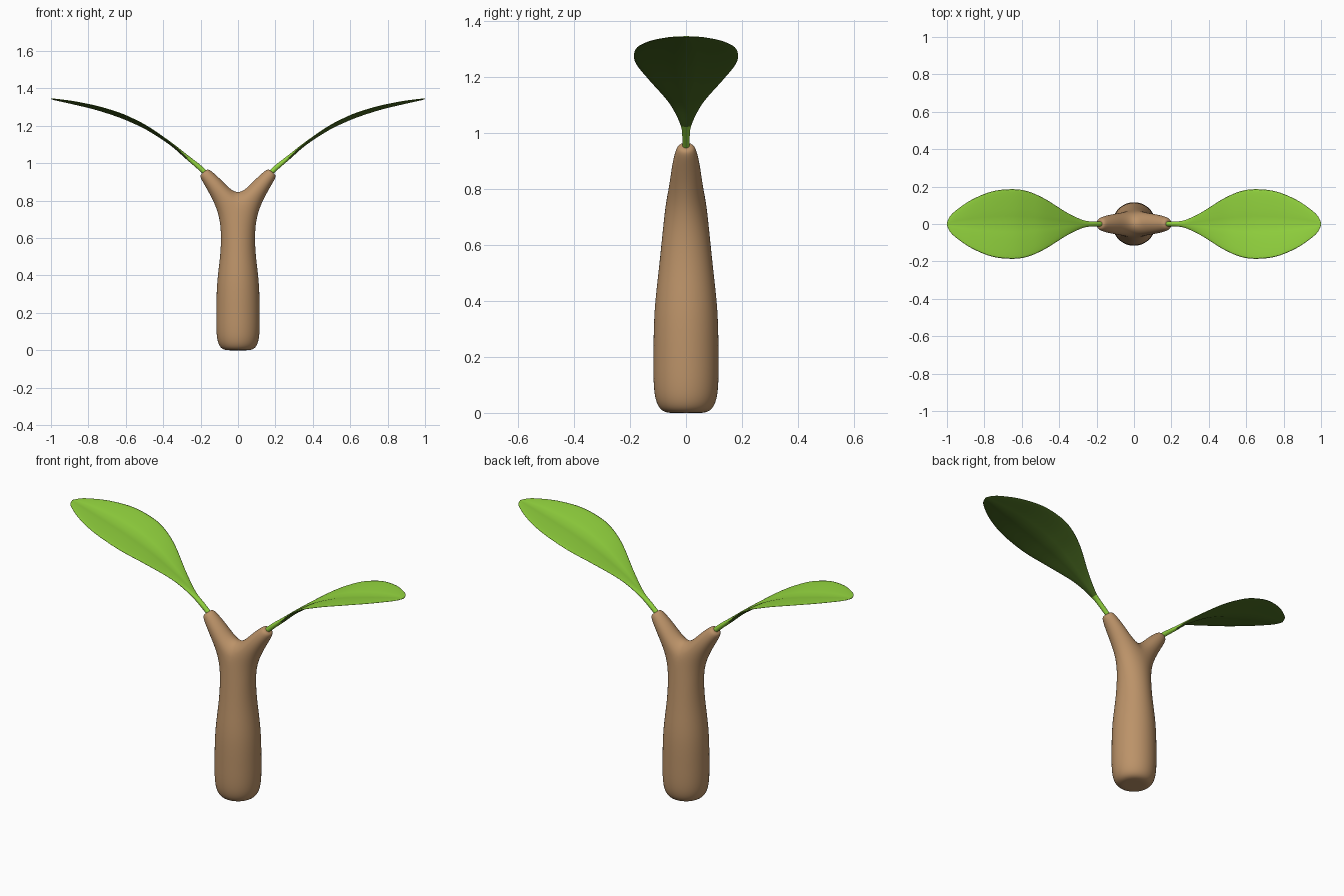
import bpy, bmesh, math

if "Cube" in bpy.data.objects:
    bpy.data.objects.remove(bpy.data.objects["Cube"])


def material(name, rgb):
    m = bpy.data.materials.new(name)
    m.diffuse_color = (*rgb, 1)
    m.use_nodes = True
    m.node_tree.nodes["Principled BSDF"].inputs["Base Color"].default_value = m.diffuse_color
    return m


def make_object(name, bm, mats):
    bmesh.ops.recalc_face_normals(bm, faces=bm.faces[:])
    for f in bm.faces:
        f.smooth = True
    me = bpy.data.meshes.new(name)
    bm.to_mesh(me)
    bm.free()
    for m in mats:
        me.materials.append(m)
    ob = bpy.data.objects.new(name, me)
    bpy.context.collection.objects.link(ob)
    return ob


def bridge(bm, a, b):
    n = len(a)
    return [bm.faces.new((a[i], a[(i + 1) % n], b[(i + 1) % n], b[i])) for i in range(n)]


bark = material("bark", (0.50, 0.29, 0.14))
leaf_top = material("leaf_top", (0.30, 0.68, 0.05))
leaf_under = material("leaf_under", (0.07, 0.15, 0.016))

# Forked trunk: subdivided cage, octagonal stem splitting into two hexagonal branches
bm = bmesh.new()
rings = []
for z, rx, ry in [(0.0, .04, .04), (0.0, .088, .088), (.055, .117, .117), (.2, .116, .116),
                  (.36, .114, .115), (.5, .094, .098), (.63, .088, .085),
                  (.77, .104, .071)]:
    k = 1 / 0.902
    ring = []
    for i in range(8):
        a = i * math.pi / 4
        dz = -.03 * abs(math.cos(a)) if z > .7 else 0
        ring.append(bm.verts.new((rx * k * math.cos(a), ry * k * math.sin(a), z + dz)))
    rings.append(ring)
bm.faces.new(rings[0])
for a, b in zip(rings, rings[1:]):
    bridge(bm, a, b)
top = rings[-1]
saddle = bm.verts.new((0, 0, .84))
for side, idx in ((1, (0, 1, 2, None, 6, 7)), (-1, (4, 3, 2, None, 6, 5))):
    loop = [saddle if i is None else top[i] for i in idx]
    for px, pz, r, ry in [(.118, .873, .047, .052), (.163, .928, .037, .040),
                          (.182, .951, .029, .030), (.184, .953, .012, .012)]:
        ring = []
        for i in range(6):
            a = i * math.pi / 3
            o = r / .833 * math.cos(a)
            ring.append(bm.verts.new((side * (px + .76 * o), ry / .833 * math.sin(a), pz - .65 * o)))
        bridge(bm, loop, ring)
        loop = ring
    bm.faces.new(loop)
trunk = make_object("forked_trunk", bm, [bark])
sub = trunk.modifiers.new("smooth", 'SUBSURF')
sub.levels = sub.render_levels = 3

# Leaf stations: x, z, half width, half thickness
STATIONS = [(.165, .940, .013, .013), (.21, .981, .013, .013), (.27, 1.030, .020, .011),
            (.36, 1.103, .060, .007), (.48, 1.180, .133, .006), (.57, 1.224, .173, .006),
            (.65, 1.256, .186, .006), (.76, 1.290, .175, .005), (.87, 1.317, .130, .005),
            (.95, 1.334, .075, .004), (.985, 1.341, .040, .003), (1.0, 1.345, .006, .002)]


def spline(pts, steps):
    # Catmull-Rom through the stations
    out = []
    for i in range(len(pts) - 1):
        p = [pts[max(0, min(len(pts) - 1, i + j))] for j in (-1, 0, 1, 2)]
        for s in range(steps):
            t = s / steps
            out.append([.5 * (2 * b + (c - a) * t + (2 * a - 5 * b + 4 * c - d) * t * t
                              + (3 * b - a - 3 * c + d) * t ** 3) for a, b, c, d in zip(*p)])
    return out + [list(pts[-1])]


# Leaves: thin lens sections, folded along the midrib, pale top and dark underside
N = 28
for side, name in ((1, "leaf_right"), (-1, "leaf_left")):
    bm = bmesh.new()
    path = spline(STATIONS, 5)
    prev = first = None
    for j, (x, z, w, t) in enumerate(path):
        p, q = path[max(0, j - 1)], path[min(len(path) - 1, j + 1)]
        dx, dz = q[0] - p[0], q[1] - p[1]
        length = math.hypot(dx, dz)
        nx, nz = -dz / length, dx / length
        fold = .018 * max(0, w - .013) / .175
        ring = []
        for i in range(N):
            a = 2 * math.pi * i / N
            u = math.cos(a)
            h = t * math.sin(a) + fold * abs(u) ** .7
            ring.append(bm.verts.new((side * (x + nx * h), w * u, z + nz * h)))
        if prev:
            for i, f in enumerate(bridge(bm, prev, ring)):
                f.material_index = 1 if i >= N // 2 and x > .27 else 0
        else:
            first = ring
        prev = ring
    bm.faces.new(first)
    bm.faces.new(prev)
    make_object(name, bm, [leaf_top, leaf_under])
